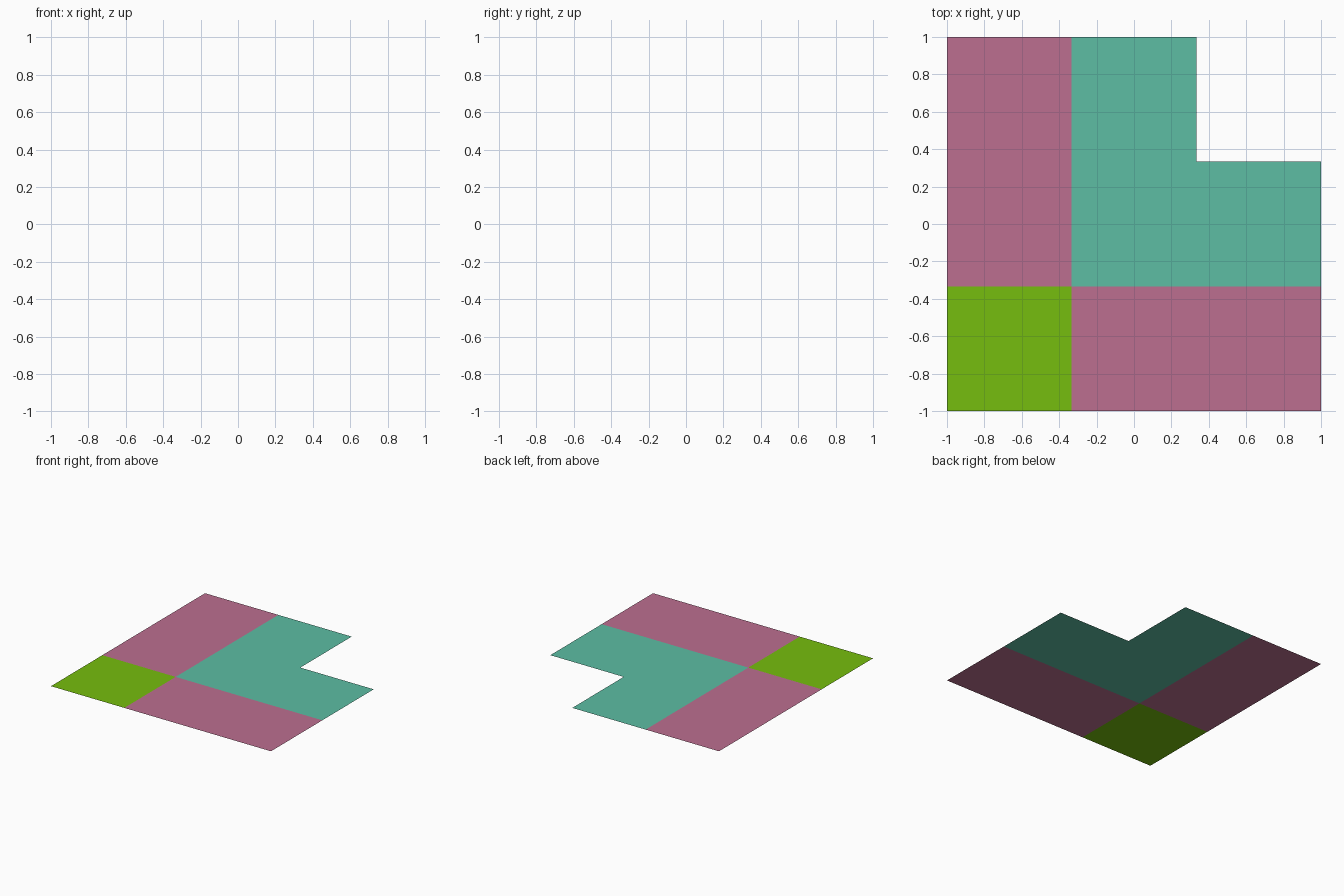
import bpy, bmesh

if "Cube" in bpy.data.objects:
    bpy.data.objects.remove(bpy.data.objects["Cube"])


def srgb(r, g, b):
    lin = lambda c: c / 12.92 if c <= 0.04045 else ((c + 0.055) / 1.055) ** 2.4
    return (*(lin(c / 255) for c in (r, g, b)), 1.0)


def material(name, rgb):
    mat = bpy.data.materials.new(name)
    mat.diffuse_color = srgb(*rgb)
    mat.use_nodes = True
    mat.node_tree.nodes["Principled BSDF"].inputs["Base Color"].default_value = mat.diffuse_color
    return mat


PINK = material("dusty_pink", (188, 111, 144))
TEAL = material("teal", (93, 189, 164))
GREEN = material("lime_green", (118, 190, 14))

T = 1 / 3  # grid lines sit at thirds


def sheet(name, outline, mat):
    """Flat zero-thickness panel facing up, from a counter-clockwise outline."""
    bm = bmesh.new()
    bm.faces.new([bm.verts.new((x, y, 0)) for x, y in outline])
    bmesh.ops.triangulate(bm, faces=bm.faces[:])
    mesh = bpy.data.meshes.new(name)
    bm.to_mesh(mesh)
    bm.free()
    mesh.materials.append(mat)
    obj = bpy.data.objects.new(name, mesh)
    bpy.context.collection.objects.link(obj)


def rect(x0, y0, x1, y1):
    return [(x0, y0), (x1, y0), (x1, y1), (x0, y1)]


# Front-left corner square
sheet("corner_tile", rect(-1, -1, -T, -T), GREEN)
# Two strips along the left and front edges
sheet("left_strip", rect(-1, -T, -T, 1), PINK)
sheet("front_strip", rect(-T, -1, 1, -T), PINK)
# L-shaped panel with the back-right corner missing
sheet("l_panel", [(-T, -T), (1, -T), (1, T), (T, T), (T, 1), (-T, 1)], TEAL)
